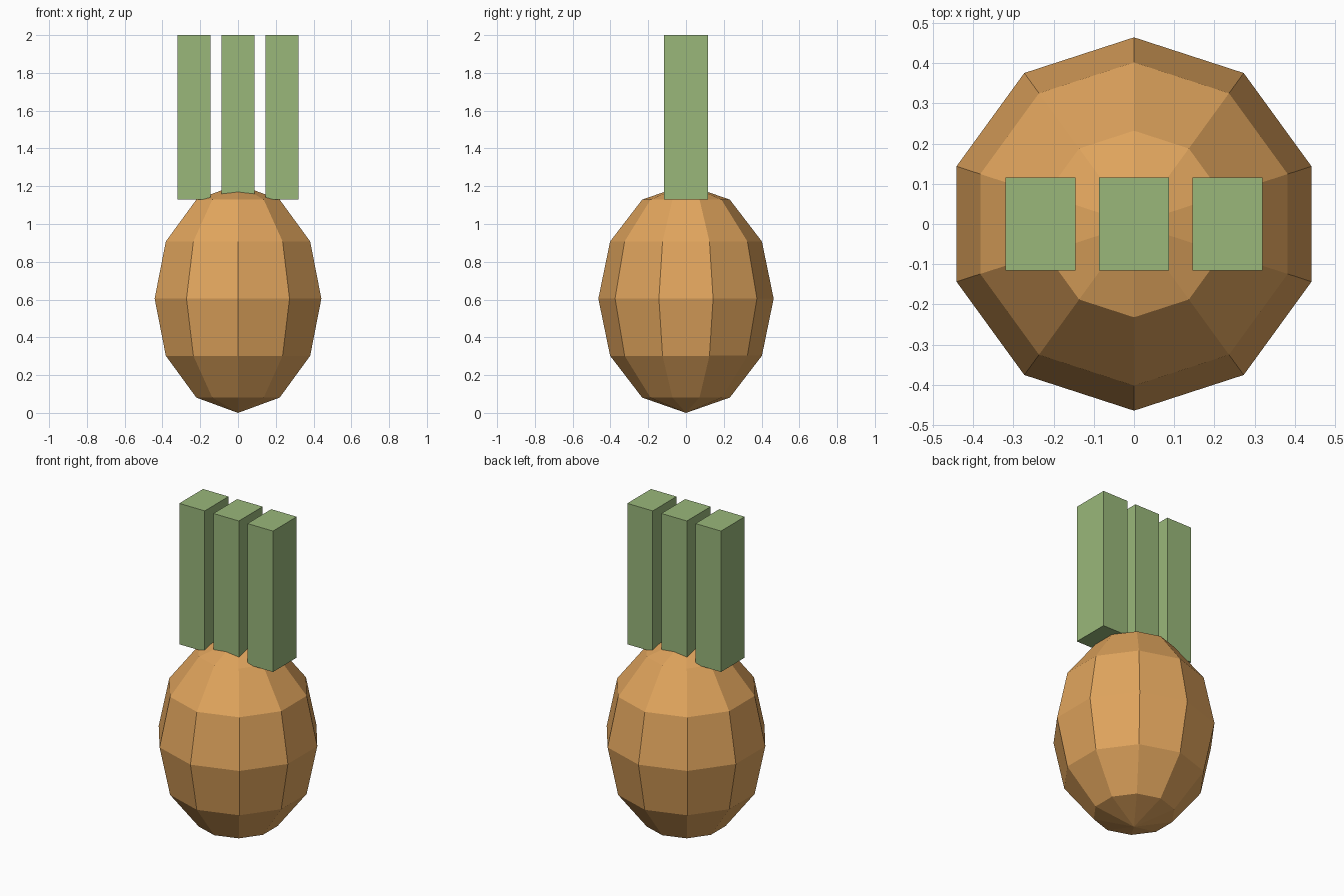
import bpy

cube = bpy.data.objects.get("Cube")
if cube:
    bpy.data.objects.remove(cube, do_unlink=True)


def make_material(name, rgb):
    mat = bpy.data.materials.new(name)
    mat.use_nodes = True
    color = (*rgb, 1.0)
    mat.diffuse_color = color
    bsdf = next(n for n in mat.node_tree.nodes if n.type == 'BSDF_PRINCIPLED')
    bsdf.inputs["Base Color"].default_value = color
    return mat


def finish(name, mat, scale):
    obj = bpy.context.object
    obj.name = name
    obj.scale = scale
    bpy.ops.object.transform_apply(location=False, rotation=False, scale=True)
    obj.data.materials.append(mat)
    bpy.ops.object.shade_flat()
    return obj


orange = make_material("onion skin orange", (0.75, 0.375, 0.11))
green = make_material("leaf green", (0.32, 0.475, 0.195))

# Bulb: faceted, stretched sphere standing on its lower pole
radius, half_height = 0.464, 0.605
bpy.ops.mesh.primitive_uv_sphere_add(segments=10, ring_count=6, radius=1,
                                     location=(0, 0, half_height))
finish("bulb", orange, (radius, radius, half_height))

# Leaves: three upright blocks sunk into the top of the bulb
bottom, top = 1.13, 2.0
for name, x in (("right_leaf", -0.233), ("middle_leaf", 0), ("left_leaf", 0.233)):
    bpy.ops.mesh.primitive_cube_add(size=1, location=(x, 0, (bottom + top) / 2))
    finish(name, green, (0.174, 0.232, top - bottom))
